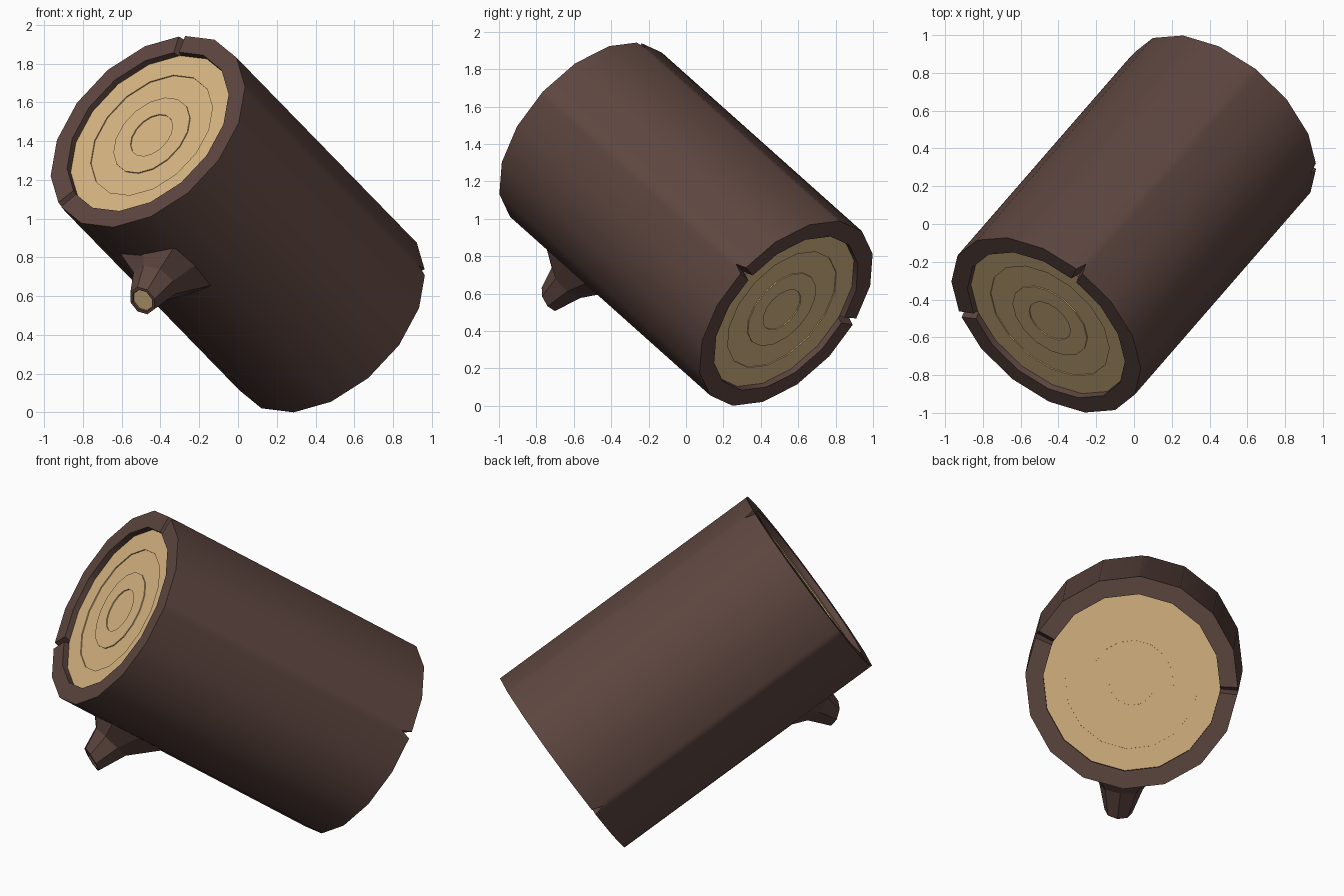
import bpy, bmesh, math
from mathutils import Vector

if "Cube" in bpy.data.objects:
    bpy.data.objects.remove(bpy.data.objects["Cube"])

# Log frame: N runs along the log, R points to the branch side, T is tangent
C = Vector((0, 0, 0.972))
N = Vector((0.93, 1.07, -0.955)).normalized()
R = Vector((-0.27, -0.50, -0.82))
R = (R - N * R.dot(N)).normalized()
T = N.cross(R)
HALF, RAD, INNER, RECESS = 0.855, 0.598, 0.497, 0.035
SIDES, PHASE, STEP = 16, 2.0, 22.5


def material(name, col):
    m = bpy.data.materials.new(name)
    m.diffuse_color = (*col, 1)
    m.use_nodes = True
    m.node_tree.nodes["Principled BSDF"].inputs["Base Color"].default_value = m.diffuse_color
    return m


BARK = material("dark bark", (0.109, 0.060, 0.050))
WOOD = material("pale wood", (0.68, 0.462, 0.223))


def at(axial, radius, deg):
    a = math.radians(deg)
    return C + N * axial + (R * math.cos(a) + T * math.sin(a)) * radius


def chord(deg):
    # keeps extra points on the flat sides of the polygon
    d = math.radians((deg - PHASE) % STEP - STEP / 2)
    return math.cos(math.radians(STEP / 2)) / math.cos(d)


def loft(name, rings, mats, close=False, cap=False, cap_mat=0, smooth=False):
    bm = bmesh.new()
    loops = [[bm.verts.new(p) for p in ring] for ring in rings]
    pairs = list(zip(loops, loops[1:]))
    if close:
        pairs.append((loops[-1], loops[0]))
    for a, b in pairs:
        for i in range(len(a)):
            j = (i + 1) % len(a)
            bm.faces.new((a[i], a[j], b[j], b[i]))
    if cap:
        bm.faces.new(loops[-1]).material_index = cap_mat
    bmesh.ops.recalc_face_normals(bm, faces=bm.faces)
    me = bpy.data.meshes.new(name)
    bm.to_mesh(me)
    bm.free()
    for m in mats:
        me.materials.append(m)
    ob = bpy.data.objects.new(name, me)
    bpy.context.collection.objects.link(ob)
    if smooth:
        bpy.ops.object.select_all(action='DESELECT')
        ob.select_set(True)
        bpy.context.view_layer.objects.active = ob
        bpy.ops.object.shade_smooth_by_angle(angle=math.radians(30))
    return ob


# Bark shell, with V-shaped cracks cut in each rim
cracks = {8: -1, 2: -1, 11: 1, 4: 1}
angles = []
for k in range(SIDES):
    d = PHASE + STEP * k
    if k in cracks:
        angles += [(d - 2, 0), (d, cracks[k]), (d + 2, 0)]
    else:
        angles.append((d, 0))


def rim(end, radius, sink=0.0):
    return [at(end * (HALF - sink - (0.06 if c == end and not sink else 0)),
               radius * chord(d), d) for d, c in angles]


loft("bark_shell", [rim(-1, RAD), rim(1, RAD), rim(1, INNER), rim(1, INNER, 0.09),
                    rim(-1, INNER, 0.09), rim(-1, INNER)], [BARK], close=True, smooth=True)

# End grain discs with shallow stepped growth rings
for name, end in (("upper_end_grain", -1), ("lower_end_grain", 1)):
    rings = []
    depth = RECESS
    for radius, change in ((0.497, 0), (0.375, 0.006), (0.235, -0.006), (0.13, 0.006)):
        for dz in ([0, change] if change else [0]):
            depth += dz
            rings.append([at(end * (HALF - depth), radius, PHASE + STEP * k)
                          for k in range(SIDES)])
    loft(name, rings, [WOOD], cap=True)
    # make sure the open disc faces outward
    me = bpy.data.objects[name].data
    if me.polygons[-1].normal.dot(N * end) < 0:
        me.flip_normals()

# Branch stub: flared base, neck, tilted cut tip with pale wood
lean = (R - N * 0.6).normalized()
up = (N + R * 0.6).normalized()


def circle(centre, u, radius):
    return [centre + (u * math.cos(a) + T * math.sin(a)) * radius
            for a in (math.tau * i / 8 for i in range(8))]


base = []
for i in range(8):
    a = math.tau * i / 8
    s = 0.27 if i % 2 else 0.21
    x, y = s * math.cos(a), s * math.sin(a)
    base.append(C + N * (-0.40 + x) + T * y + R * (math.sqrt(0.588 ** 2 - y * y) - 0.015))
mid_u = (N + R * 0.25).normalized()
tip = C - N * 0.50 + R * 0.82
loft("branch_stub", [base, circle(C - N * 0.455 + R * 0.68, mid_u, 0.122),
                     circle(tip, up, 0.078), circle(tip, up, 0.062),
                     circle(tip - lean * 0.01, up, 0.060)],
     [BARK, WOOD], cap=True, cap_mat=1)
